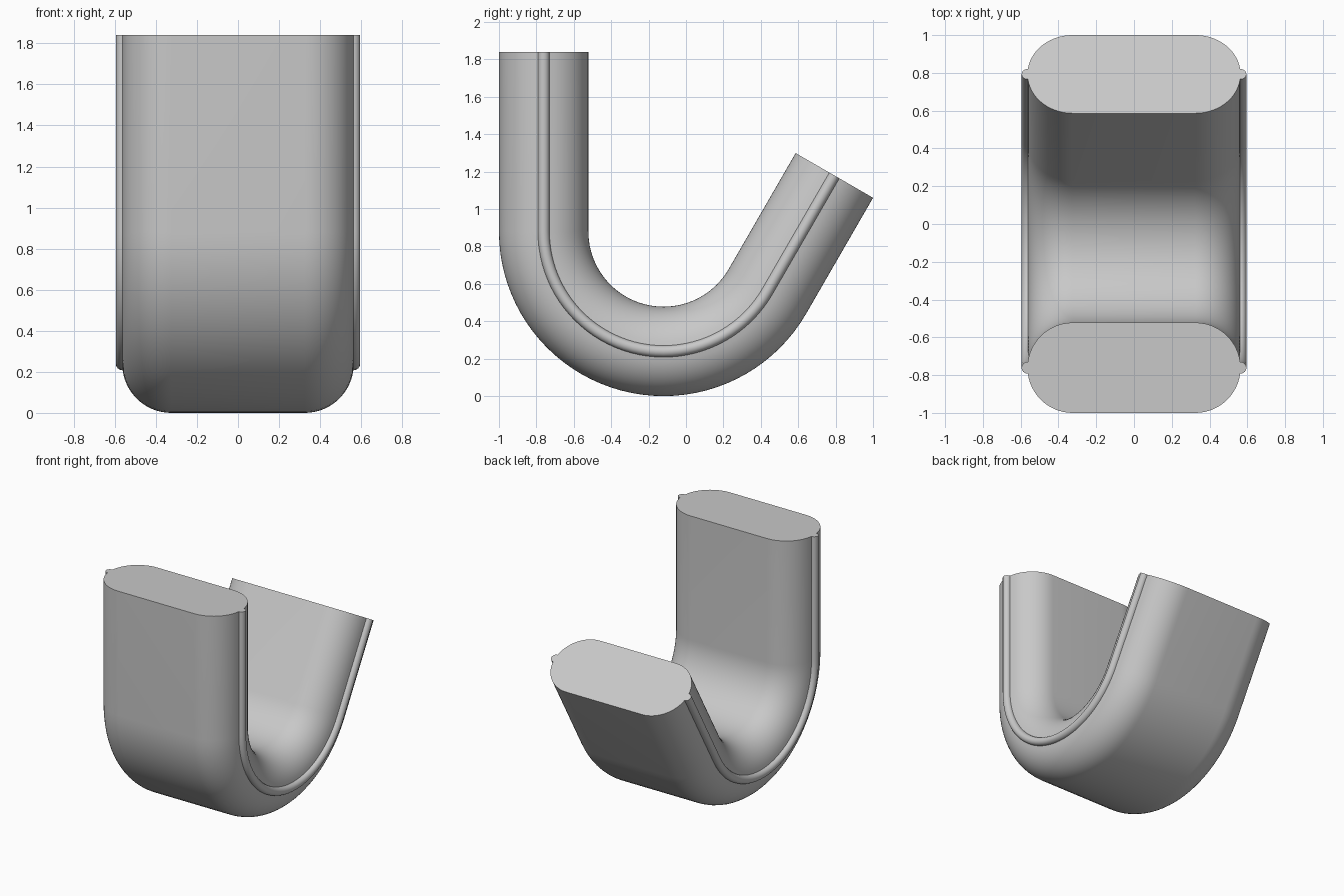
import bpy, bmesh
from math import sin, cos, asin, pi, radians
from mathutils import Vector

cube = bpy.data.objects.get("Cube")
if cube:
    bpy.data.objects.remove(cube)

HALF_FLAT = 0.325      # half length of the flat sides of the section
R = 0.239              # radius of the rounded ends
BEAD = 0.031           # radius of the raised seam
BEND_R = 0.641         # bend radius at the middle of the tube
BEND_Y, BEND_Z = -0.12, 0.88
TOP_Z = 1.84
LEG = 0.716            # length of the slanted leg
BEND_STEPS = 40

mat = bpy.data.materials.new("plain grey")
mat.use_nodes = True
grey = (0.58, 0.58, 0.58, 1)
mat.diffuse_color = grey
mat.node_tree.nodes["Principled BSDF"].inputs["Base Color"].default_value = grey


def arc(cx, r, a0, a1, n):
    """Points (across, outward) on an arc centred on the section's long axis."""
    return [(cx + r * cos(a0 + (a1 - a0) * i / n), r * sin(a0 + (a1 - a0) * i / n))
            for i in range(n + 1)]


# Section: rounded end with a raised seam, then its opposite by a half turn
gap = 2 * asin(BEAD / (2 * R))
seam = pi / 2 + gap / 2
end = (arc(HALF_FLAT, R, -pi / 2, -gap, 14)
       + arc(HALF_FLAT + R, BEAD, -seam, seam, 12)[1:-1]
       + arc(HALF_FLAT, R, gap, pi / 2, 14))
section = end + [(-u, -v) for u, v in end]

# Path: upright leg, bend, slanted leg; each station has its outward direction
stations = []
for i in range(BEND_STEPS + 1):
    a = radians(180 + 150 * i / BEND_STEPS)
    out = Vector((0, cos(a), sin(a)))
    stations.append((Vector((0, BEND_Y, BEND_Z)) + out * BEND_R, out))
first, last = stations[0], stations[-1]
slope = Vector((0, sin(radians(30)), cos(radians(30))))
stations.insert(0, (Vector((0, first[0].y, TOP_Z)), first[1]))
stations.append((last[0] + slope * LEG, last[1]))

# Sweep the section along the path and cap both ends
bm = bmesh.new()
rings = [[bm.verts.new(p + Vector((u, 0, 0)) + out * v) for u, v in section]
         for p, out in stations]
n = len(section)
for a, b in zip(rings, rings[1:]):
    for i in range(n):
        j = (i + 1) % n
        bm.faces.new((a[i], a[j], b[j], b[i]))
bm.faces.new(rings[0])
bm.faces.new(rings[-1][::-1])
bmesh.ops.recalc_face_normals(bm, faces=bm.faces)

mesh = bpy.data.meshes.new("curved_tube")
bm.to_mesh(mesh)
bm.free()
mesh.materials.append(mat)
tube = bpy.data.objects.new("curved_tube", mesh)
bpy.context.collection.objects.link(tube)
bpy.ops.object.select_all(action='DESELECT')
tube.select_set(True)
bpy.context.view_layer.objects.active = tube
bpy.ops.object.shade_smooth_by_angle(angle=radians(35))
